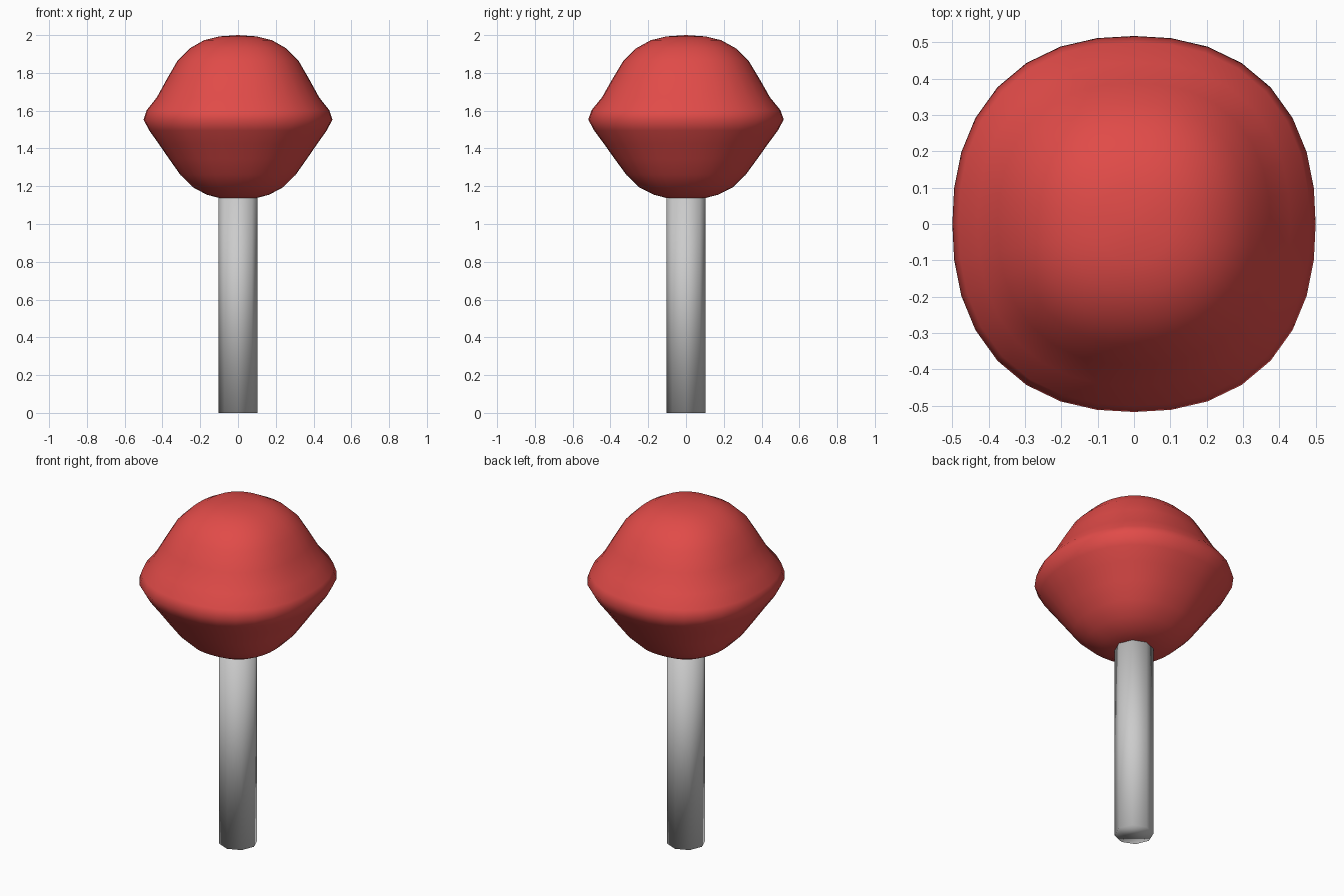
import bpy, bmesh
from math import sin, cos, pi

if "Cube" in bpy.data.objects:
    bpy.data.objects.remove(bpy.data.objects["Cube"])

SIDES = 32


def mesh_object(name, bm):
    bmesh.ops.recalc_face_normals(bm, faces=bm.faces)
    mesh = bpy.data.meshes.new(name)
    bm.to_mesh(mesh)
    bm.free()
    obj = bpy.data.objects.new(name, mesh)
    bpy.context.collection.objects.link(obj)
    return obj


def outline(angle, r, z):
    # rounded-square cross-section, slightly deeper in y; r is the half width in x
    c, s, n = cos(angle), sin(angle), 2.3
    k = (abs(c) ** n + abs(s / 1.035) ** n) ** (-1 / n)
    return (r * k * c, r * k * s, z)


# candy head: profile of (half width, height) from bottom to top
profile = [(0.10, 1.138), (0.165, 1.155), (0.24, 1.195), (0.305, 1.26),
           (0.365, 1.345), (0.42, 1.425), (0.47, 1.495), (0.50, 1.553),
           (0.483, 1.603), (0.43, 1.67), (0.375, 1.77), (0.32, 1.865),
           (0.255, 1.93), (0.18, 1.973), (0.10, 1.993)]
bm = bmesh.new()
rings = [[bm.verts.new(outline(2 * pi * i / SIDES, r, z)) for i in range(SIDES)]
         for r, z in profile]
for low, high in zip(rings, rings[1:]):
    for i in range(SIDES):
        j = (i + 1) % SIDES
        bm.faces.new((low[i], low[j], high[j], high[i]))
for ring, z in ((rings[0], 1.132), (rings[-1], 2.0)):
    pole = bm.verts.new((0, 0, z))
    for i in range(SIDES):
        bm.faces.new((ring[i], ring[(i + 1) % SIDES], pole))
head = mesh_object("candy_head", bm)
head.data.shade_smooth()
red = bpy.data.materials.new("red_candy")
red.diffuse_color = (0.75, 0.07, 0.065, 1)
red.use_nodes = True
red.node_tree.nodes["Principled BSDF"].inputs["Base Color"].default_value = red.diffuse_color
head.data.materials.append(red)

# stick: eight-sided, smooth shaded
bm = bmesh.new()
bmesh.ops.create_cone(bm, cap_ends=True, segments=8, radius1=0.104,
                      radius2=0.104, depth=1.16)
bmesh.ops.translate(bm, verts=bm.verts, vec=(0, 0, 0.58))
stick = mesh_object("stick", bm)
stick.data.shade_smooth()
